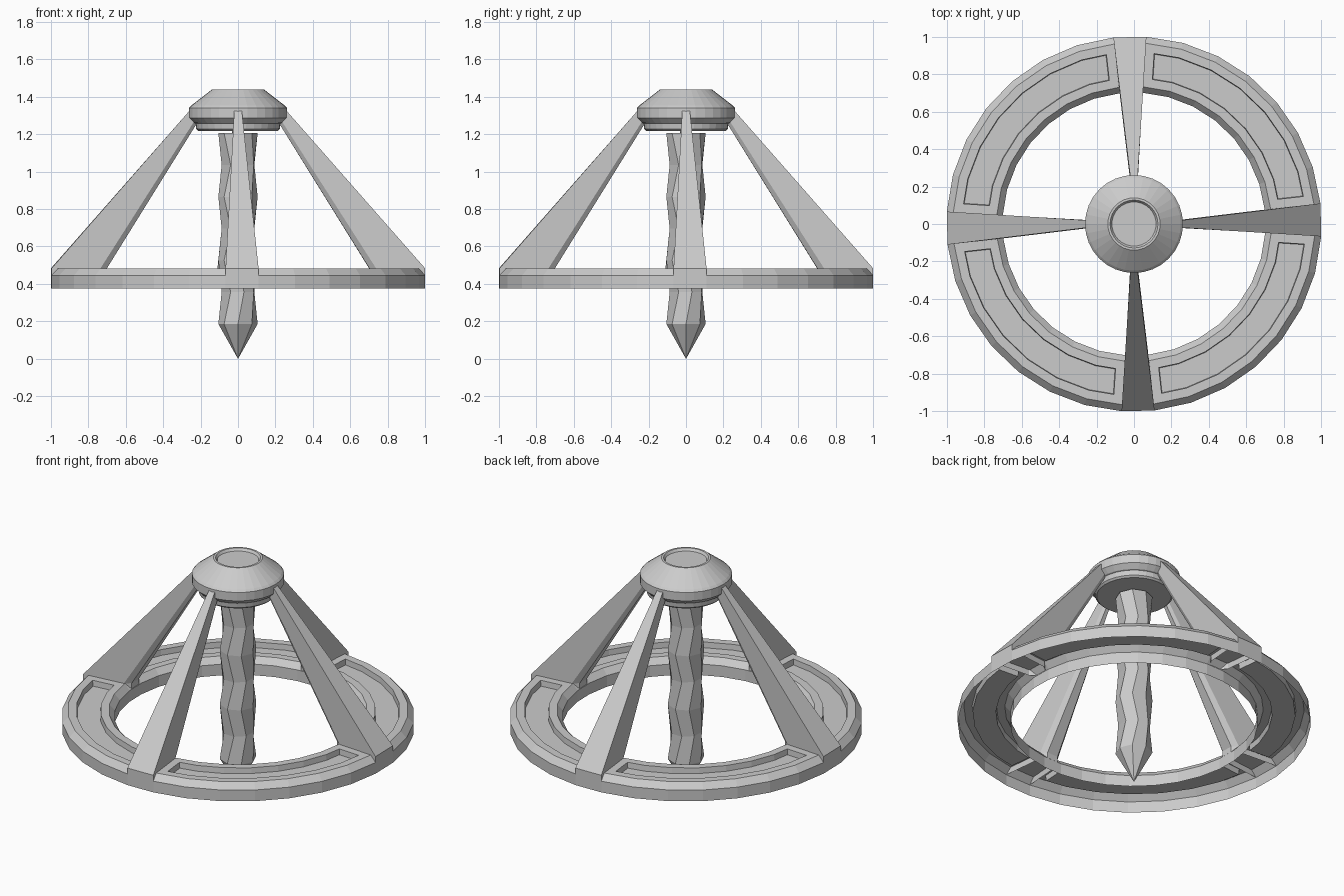
import bpy, bmesh
from math import sin, cos, radians, pi
from mathutils import Matrix

if "Cube" in bpy.data.objects:
    bpy.data.objects.remove(bpy.data.objects["Cube"])


def finish(name, bm, fix=True):
    if fix:
        bmesh.ops.recalc_face_normals(bm, faces=bm.faces[:])
    me = bpy.data.meshes.new(name)
    bm.to_mesh(me)
    bm.free()
    ob = bpy.data.objects.new(name, me)
    bpy.context.collection.objects.link(ob)
    return ob


def bridge(bm, a, b, closed=True):
    n = len(a)
    return [bm.faces.new((a[i], a[(i + 1) % n], b[(i + 1) % n], b[i]))
            for i in range(n if closed else n - 1)]


def polar(bm, r, deg, z):
    return bm.verts.new((r * cos(radians(deg)), r * sin(radians(deg)), z))


# Ring: open channel, chamfered on top, with a sunken panel between each pair of spokes
A0, A1 = -3.8, 6.3            # angular extent of a spoke foot
STEPS = 7
angles = []
for k in range(4):
    angles.append(90 * k + A0)
    angles += [90 * k + A1 + (90 + A0 - A1) * i / STEPS for i in range(STEPS)]
profile = [(1.003, .38), (1.003, .45), (.968, .487), (.735, .487), (.703, .45), (.703, .38)]
bm = bmesh.new()
cols = [[polar(bm, r, a, z) for r, z in profile] for a in angles]
panels = [[] for _ in range(4)]
for i, col in enumerate(cols):
    faces = bridge(bm, col, cols[(i + 1) % len(cols)], closed=False)
    if i % (STEPS + 1):
        panels[i // (STEPS + 1)].append(faces[2])
bmesh.ops.recalc_face_normals(bm, faces=bm.faces[:])
if panels[0][0].normal.z < 0:
    bmesh.ops.reverse_faces(bm, faces=bm.faces[:])
bm.normal_update()
for p in panels:
    bmesh.ops.inset_region(bm, faces=p, thickness=.047, use_even_offset=True)
    bmesh.ops.inset_region(bm, faces=p, thickness=.003, depth=-.035, use_even_offset=True)
finish("ring", bm, fix=False)

# Spokes: tapering fins from the ring up to the hub
for k, name in enumerate(("right", "back", "left", "front")):
    bm = bmesh.new()
    foot = [(1.003, A0), (1.003, A1), (.74, A1), (.703, A1 - 2), (.703, A0 + 2), (.74, A0)]
    low = [polar(bm, r, a, .45) for r, a in foot]
    mid = [polar(bm, r, a, .487) for r, a in foot]
    head = [(.255, -.02, 1.335), (.255, .02, 1.335), (.227, .02, 1.285),
            (.215, .01, 1.27), (.215, -.01, 1.27), (.227, -.02, 1.285)]
    top = [bm.verts.new(p) for p in head]
    bridge(bm, low, mid)
    bridge(bm, mid, top)
    bm.faces.new(top)
    bm.transform(Matrix.Rotation(k * pi / 2, 4, 'Z'))
    finish(name + "_spoke", bm)


# Stacked rings, capped at both ends
def stack(name, rings, n):
    bm = bmesh.new()
    loops = [[polar(bm, r, 360 * i / n + t, z) for i in range(n)] for r, z, t in rings]
    for a, b in zip(loops, loops[1:]):
        bridge(bm, a, b)
    bm.faces.new(loops[0])
    bm.faces.new(loops[-1])
    return finish(name, bm)


# Hub: dished cap with a stepped collar below
hub = [(.212, 1.222), (.223, 1.232), (.227, 1.262), (.235, 1.265), (.262, 1.292),
       (.262, 1.345), (.25, 1.358), (.14, 1.443), (.128, 1.443), (.118, 1.428)]
stack("hub", [(r, z, 0) for r, z in hub], 32)

# Shaft: eight-sided rod twisting back and forth, ending in a point
rod = [(.001, .005, 0)]
for i in range(7):
    rod.append((.093, .19 + .17 * i, 20) if i % 2 else (.105, .19 + .17 * i, 0))
stack("shaft", rod, 8)

# Stand the whole model on z = 0
for ob in bpy.context.collection.objects:
    ob.location.z -= .005
